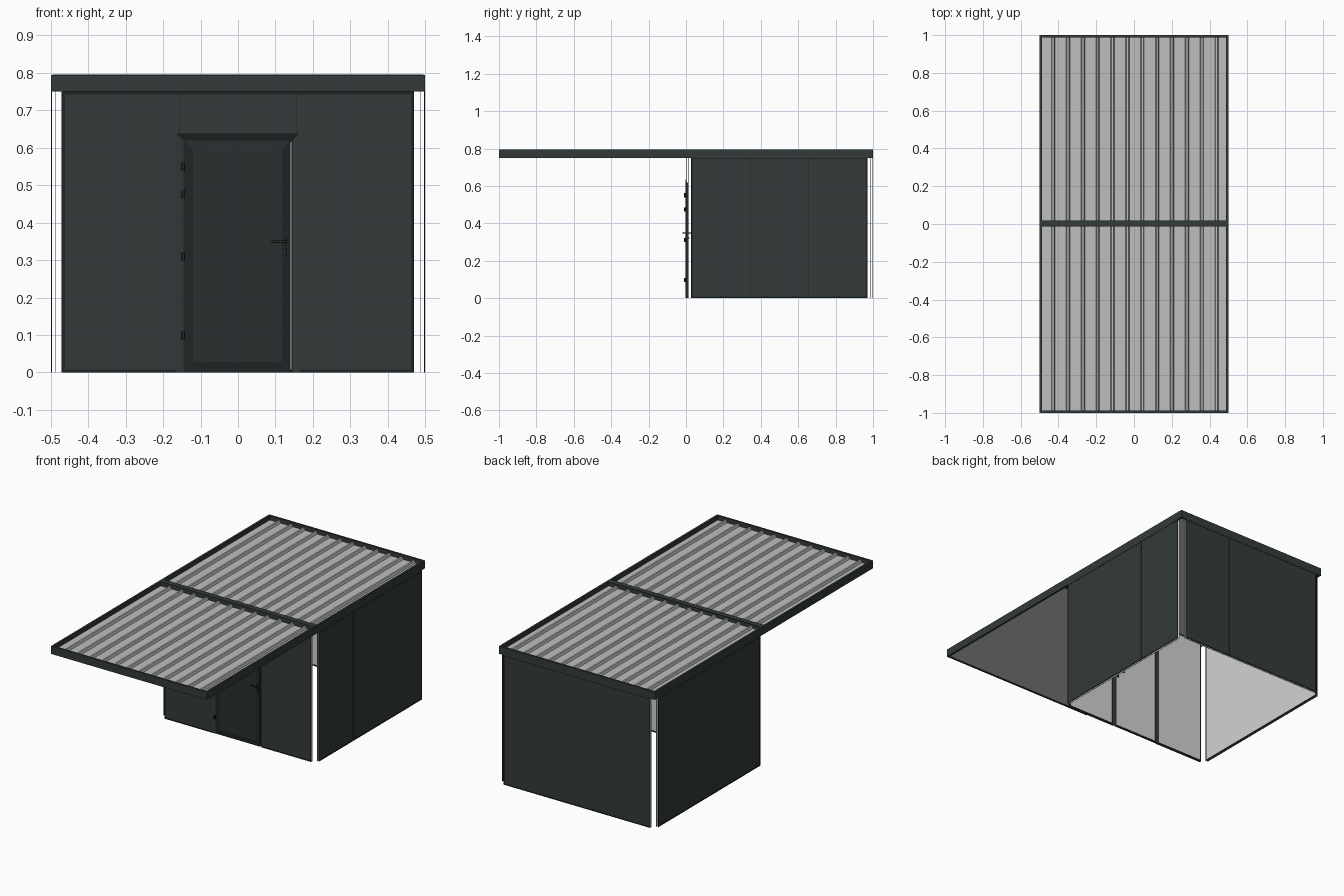
import bpy, bmesh, math
from mathutils import Vector

if "Cube" in bpy.data.objects:
    bpy.data.objects.remove(bpy.data.objects["Cube"])

def mat(name, r, g, b):
    m = bpy.data.materials.new(name)
    m.diffuse_color = (r, g, b, 1)
    m.use_nodes = True
    m.node_tree.nodes["Principled BSDF"].inputs["Base Color"].default_value = m.diffuse_color
    return m

WALL = mat("anthracite", 0.033, 0.043, 0.043)
DOOR = mat("dark anthracite", 0.022, 0.028, 0.029)
TRIM = mat("near black trim", 0.014, 0.018, 0.018)
ROOF = mat("galvanised grey", 0.52, 0.52, 0.52)
INNER = mat("inner light grey", 0.65, 0.65, 0.65)

def finish(name, bm, m):
    bmesh.ops.recalc_face_normals(bm, faces=bm.faces)
    me = bpy.data.meshes.new(name)
    bm.to_mesh(me)
    bm.free()
    me.materials.append(m)
    ob = bpy.data.objects.new(name, me)
    bpy.context.collection.objects.link(ob)
    return ob

def box(name, lo, hi, m):
    bm = bmesh.new()
    bmesh.ops.create_cube(bm, size=1)
    for v in bm.verts:
        v.co = Vector([lo[i] + (v.co[i] + 0.5) * (hi[i] - lo[i]) for i in range(3)])
    return finish(name, bm, m)

def rod(name, a, b, r, m, seg=12):
    a, b = Vector(a), Vector(b)
    bm = bmesh.new()
    bmesh.ops.create_cone(bm, cap_ends=True, segments=seg, radius1=r, radius2=r, depth=(b - a).length)
    q = (b - a).to_track_quat('Z', 'Y')
    for v in bm.verts:
        v.co = q @ v.co + (a + b) / 2
    return finish(name, bm, m)

def strip(name, pts, m):
    bm = bmesh.new()
    bm.faces.new([bm.verts.new(p) for p in pts])
    return finish(name, bm, m)

# ---------- Walls: open-ended sandwich panels, outer sheet dark, inner sheet light
H, TH, S, GAP = 0.75, 0.012, 0.0012, 0.0012

def wall_box(name, side, u0, u1, d0, d1, z0, z1, m):
    """u runs along the wall, d is the depth inward from the outer face."""
    if side == "front":
        lo, hi = (u0, d0, z0), (u1, d1, z1)
    elif side == "back":
        lo, hi = (u0, 1 - d1, z0), (u1, 1 - d0, z1)
    elif side == "right":
        lo, hi = (0.5 - d1, u0, z0), (0.5 - d0, u1, z1)
    else:
        lo, hi = (-0.5 + d0, u0, z0), (-0.5 + d1, u1, z1)
    box(side + "_" + name, lo, hi, m)

def panel(side, i, u0, u1, z0, z1):
    wall_box(f"outer_panel_{i}", side, u0 + GAP / 2, u1 - GAP / 2, 0.0008, 0.0008 + S, z0, z1, WALL)
    wall_box(f"inner_panel_{i}", side, u0, u1, TH - S, TH, z0, z1, INNER)
    # dark joint strip behind the seam
    wall_box(f"joint_{i}", side, u0 - 0.002, u0 + 0.002, 0.0022, 0.0028, z0, z1, TRIM)

for side in ("front", "back", "right", "left"):
    a, b = (-0.47, 0.47) if side in ("front", "back") else (0.03, 0.97)
    w = (b - a) / 3
    for i in range(3):
        z0 = 0.638 if side == "front" and i == 1 else 0.0
        panel(side, i, a + i * w, a + (i + 1) * w, z0, H)
    # edge channels on both faces: ends, top and bottom track
    for d0, d1, tag in ((0, 0.0008, "outer"), (TH, TH + 0.0008, "inner")):
        wall_box(f"{tag}_end_a", side, a, a + 0.008, d0, d1, 0, H, TRIM)
        wall_box(f"{tag}_end_b", side, b - 0.008, b, d0, d1, 0, H, TRIM)
        wall_box(f"{tag}_top_rail", side, a, b, d0, d1, H - 0.007, H, TRIM)
        spans = ((a, -0.165), (0.165, b)) if side == "front" else ((a, b),)
        for k, (p, q) in enumerate(spans):
            wall_box(f"{tag}_floor_track_{k}", side, p, q, d0, d1, 0, 0.008, TRIM)

# ---------- Door casing (mitred, sloping inward)
for s in (-1, 1):
    strip("door_casing_jamb", [(s * 0.165, -0.002, 0), (s * 0.145, 0.003, 0),
                               (s * 0.145, 0.003, 0.62), (s * 0.165, -0.002, 0.638)], WALL)
    box("door_inner_jamb", (s * 0.155 - 0.012, 0.010, 0), (s * 0.155 + 0.012, 0.014, 0.638), WALL)
strip("door_casing_head", [(-0.165, -0.002, 0.638), (0.165, -0.002, 0.638),
                           (0.145, 0.003, 0.62), (-0.145, 0.003, 0.62)], TRIM)
box("door_inner_head", (-0.167, 0.010, 0.615), (0.167, 0.014, 0.638), WALL)

# ---------- Door leaf with mitred border
X0, X1 = -0.145, 0.14
box("door_leaf", (X0 + 0.001, 0.003, 0.002), (X1, 0.010, 0.618), DOOR)
box("door_leaf_inner_sheet", (X0 + 0.005, 0.010, 0.008), (X1 - 0.005, 0.0115, 0.612), INNER)
O = [(X0, 0.0025, 0.0), (X1, 0.0025, 0.0), (X1, 0.0025, 0.62), (X0, 0.0025, 0.62)]
I = [(-0.12, 0.0005, 0.028), (0.118, 0.0005, 0.028), (0.118, 0.0005, 0.595), (-0.12, 0.0005, 0.595)]
for k, (nm, m) in enumerate((("bottom", TRIM), ("right", TRIM), ("top", DOOR), ("left", TRIM))):
    n = (k + 1) % 4
    strip("door_border_" + nm, [O[k], O[n], I[n], I[k]], m)
strip("door_face", I, DOOR)

# ---------- Hinges
for z in (0.098, 0.31, 0.475, 0.55):
    rod("hinge", (-0.147, -0.005, z - 0.011), (-0.147, -0.005, z + 0.011), 0.0045, TRIM)
    box("hinge_leaf", (-0.151, -0.004, z - 0.009), (-0.143, 0.003, z + 0.009), TRIM)

# ---------- Lever handles and lock plates, both sides
for s, y0 in ((-1, 0.0), (1, 0.0115)):
    tag = "outer" if s < 0 else "inner"
    ya, yb = sorted((y0, y0 + s * 0.003))
    box(tag + "_handle_rose", (0.121, ya, 0.339), (0.131, yb, 0.359), TRIM)
    box(tag + "_lock_rose", (0.121, ya, 0.312), (0.131, yb, 0.333), TRIM)
    rod(tag + "_handle_stem", (0.126, y0, 0.349), (0.126, y0 + s * 0.016, 0.349), 0.003, TRIM)
    rod(tag + "_handle_lever", (0.129, y0 + s * 0.015, 0.349), (0.09, y0 + s * 0.015, 0.349), 0.0035, TRIM)
    rod(tag + "_lock_cylinder", (0.126, y0, 0.322), (0.126, y0 + s * 0.006, 0.322), 0.003, TRIM)

# ---------- Roof: two framed bays with ribbed sheet and flat ceiling
ZB, ZT, FW = 0.75, 0.795, 0.012

def ribbed_sheet(name, y0, y1):
    prof = [(-0.488, 0.77)]
    for i in range(12):
        x = -0.428 + 0.0787 * i
        prof += [(x - 0.010, 0.77), (x - 0.005, 0.784), (x + 0.005, 0.784), (x + 0.010, 0.77)]
    prof.append((0.488, 0.77))
    bm = bmesh.new()
    rows = [[bm.verts.new((x, y, z)) for x, z in prof] for y in (y0, y1)]
    for i in range(len(prof) - 1):
        bm.faces.new((rows[0][i], rows[0][i + 1], rows[1][i + 1], rows[1][i]))
    ob = finish(name, bm, ROOF)
    if ob.data.polygons[0].normal.z < 0:
        ob.data.flip_normals()

for tag, y0, y1 in (("canopy", -1.0, 0.0), ("room", 0.0, 1.0)):
    for s in (-1, 1):
        xa, xb = sorted((s * 0.5, s * (0.5 - FW)))
        box(tag + "_side_fascia", (xa, y0, ZB), (xb, y1, ZT), WALL)
    box(tag + "_front_fascia", (-0.5 + FW, y0, ZB), (0.5 - FW, y0 + FW, ZT), WALL)
    box(tag + "_rear_fascia", (-0.5 + FW, y1 - FW, ZB), (0.5 - FW, y1, ZT), WALL)
    ribbed_sheet(tag + "_roof_sheet", y0 + FW, y1 - FW)
    box(tag + "_ceiling", (-0.488, y0 + FW, 0.752), (0.488, y1 - FW, 0.754), INNER)
# cover strip over the joint between the bays
box("roof_joint_cover", (-0.495, -0.014, ZT - 0.001), (0.495, 0.018, ZT + 0.001), WALL)
